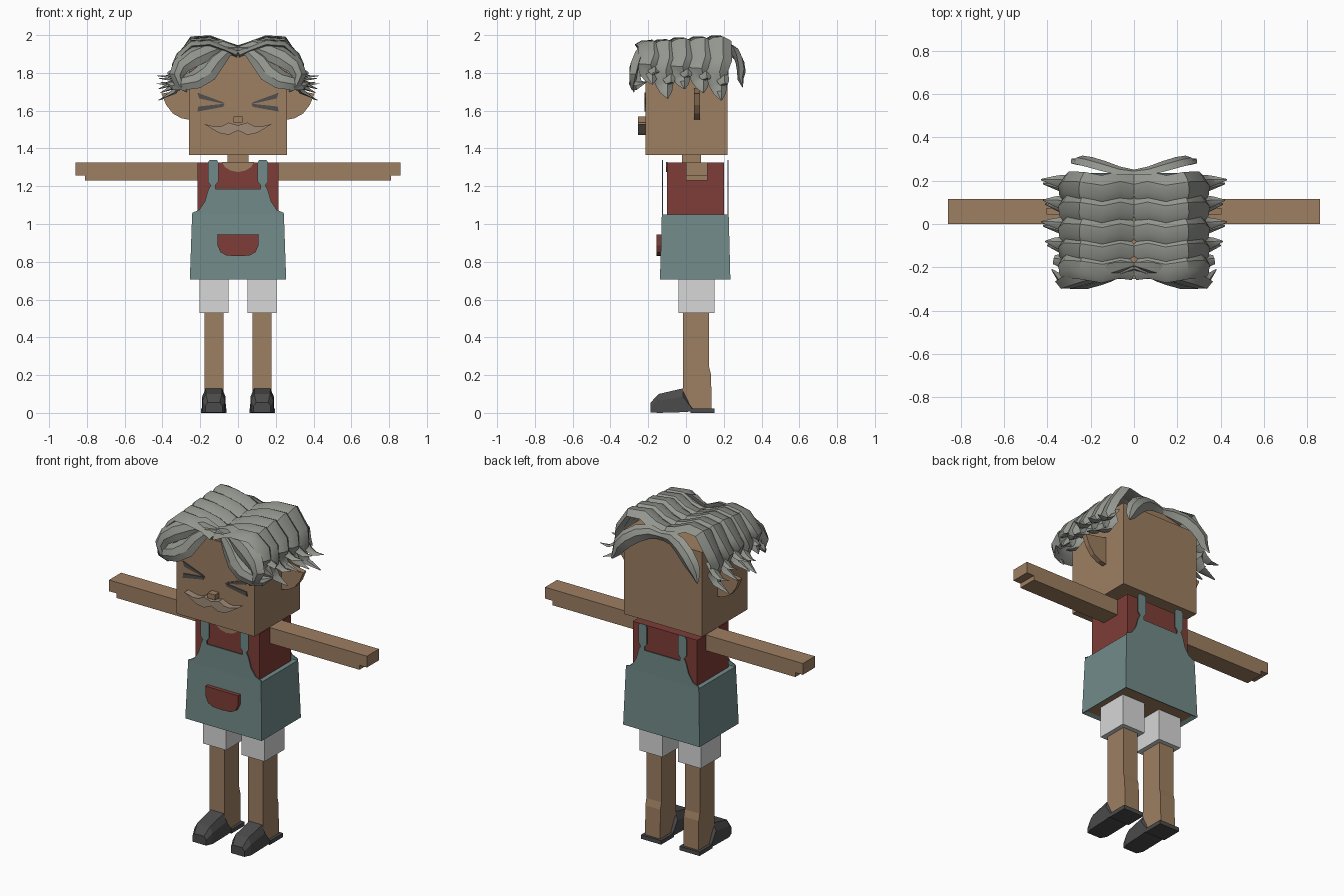
import bpy
import bmesh
from mathutils import Vector

default_cube = bpy.data.objects.get("Cube")
if default_cube:
    bpy.data.objects.remove(default_cube, do_unlink=True)


def make_material(name, red, green, blue):
    material = bpy.data.materials.new(name)
    material.use_nodes = True
    colour = (red, green, blue, 1)
    material.diffuse_color = colour
    material.node_tree.nodes["Principled BSDF"].inputs["Base Color"].default_value = colour
    return material


skin = make_material("skin brown", .34, .21, .12)
teal = make_material("overall teal", .165, .255, .25)
red = make_material("shirt red", .21, .047, .038)
white = make_material("shorts white", .68, .68, .68)
dark = make_material("shoe charcoal", .07, .07, .07)
grey = make_material("hair grey", .29, .3, .27)
eye_grey = make_material("eye dark grey", .085, .08, .078)
whisker = make_material("moustache taupe", .35, .255, .185)


def finish(name, bm, *materials):
    """Turn a bmesh into a named object."""
    bmesh.ops.recalc_face_normals(bm, faces=bm.faces)
    mesh = bpy.data.meshes.new(name)
    bm.to_mesh(mesh)
    bm.free()
    for material in materials:
        mesh.materials.append(material)
    obj = bpy.data.objects.new(name, mesh)
    bpy.context.collection.objects.link(obj)
    return obj


def loft(bm, rings):
    """Skin closed rings of points and cap both ends."""
    rows = [[bm.verts.new(p) for p in ring] for ring in rings]
    count = len(rows[0])
    for low, high in zip(rows, rows[1:]):
        for i in range(count):
            j = (i + 1) % count
            bm.faces.new((low[i], low[j], high[j], high[i]))
    bm.faces.new(rows[0])
    bm.faces.new(rows[-1])


def rectangle(x, y, z):
    return [(x[0], y[0], z), (x[1], y[0], z), (x[1], y[1], z), (x[0], y[1], z)]


def box(name, x, y, z, material):
    bm = bmesh.new()
    loft(bm, [rectangle(x, y, z[0]), rectangle(x, y, z[1])])
    return finish(name, bm, material)


def plate(name, outline, front, back, material):
    """Extrude an x-z outline through y."""
    bm = bmesh.new()
    loft(bm, [[(x, y, z) for x, z in outline] for y in (front, back)])
    return finish(name, bm, material)


def flip(outline):
    return [(-x, z) for x, z in reversed(outline)]


def symmetric(half):
    """Complete a half outline whose two ends lie on the centre line."""
    return half + flip(half)[1:-1]


def smooth(obj):
    bpy.ops.object.select_all(action="DESELECT")
    obj.select_set(True)
    bpy.context.view_layer.objects.active = obj
    bpy.ops.object.shade_smooth_by_angle(angle=.6)


# Head, neck and shirt
box("head", (-.26, .26), (-.215, .22), (1.365, 1.875), skin)
forehead = symmetric([(0, 1.92), (.1, 1.9), (.2, 1.87), (0, 1.87)])
plate("crown", forehead, -.21, .21, skin)
box("neck", (-.055, .055), (-.02, .08), (1.31, 1.37), skin)
box("shirt", (-.215, .215), (-.1, .2), (1.0, 1.325), red)
scoop = symmetric([(0, 1.275), (.04, 1.283), (.07, 1.302), (.085, 1.327), (0, 1.327)])
plate("neckline", scoop, -.106, -.099, skin)

# Overall skirt with a recessed underside
bm = bmesh.new()
loft(bm, [rectangle((-.255, .255), (-.138, .235), .705),
          rectangle((-.243, .243), (-.128, .226), 1.05)])
bmesh.ops.recalc_face_normals(bm, faces=bm.faces)
underside = min(bm.faces, key=lambda f: f.calc_center_median().z)
bmesh.ops.inset_region(bm, faces=[underside], thickness=.028, depth=0)
underside.material_index = 1
for vert in underside.verts:
    vert.co.z += .012
finish("overall_skirt", bm, teal, skin)

# Bibs with straps, front and back
bib = symmetric([(0, 1.04), (.243, 1.04), (.242, 1.06), (.205, 1.075), (.175, 1.12),
                 (.158, 1.18), (.145, 1.205), (.16, 1.225), (.16, 1.325), (.15, 1.34),
                 (.112, 1.34), (.104, 1.325), (.104, 1.225), (.12, 1.205),
                 (.118, 1.185), (0, 1.185)])
plate("front_bib", bib, -.128, -.122, teal)
plate("back_bib", bib, .22, .226, teal)
pocket = symmetric([(0, .83), (.06, .833), (.092, .85), (.108, .885), (.11, .945), (0, .945)])
plate("pocket", pocket, -.155, -.125, red)

# Limbs, shoes, ears and eyes on each side
ear = [(.25, 1.55), (.3, 1.56), (.345, 1.585), (.38, 1.63), (.405, 1.69), (.35, 1.7), (.25, 1.72)]
arm = [(.2, 1.23), (.81, 1.23), (.81, 1.257), (.86, 1.257), (.86, 1.325), (.2, 1.325)]
brow_stroke = [(.07, 1.635), (.08, 1.645), (.215, 1.695), (.205, 1.665)]
cheek_stroke = [(.07, 1.637), (.08, 1.62), (.215, 1.595), (.21, 1.622)]
for side, sign in (("left", 1), ("right", -1)):
    def mirrored(outline):
        return outline if sign > 0 else flip(outline)

    plate(side + "_arm", mirrored(arm), 0, .115, skin)
    plate(side + "_ear", mirrored(ear), .043, .073, skin)
    plate(side + "_upper_eye_stroke", mirrored(brow_stroke), -.221, -.213, eye_grey)
    plate(side + "_lower_eye_stroke", mirrored(cheek_stroke), -.221, -.213, eye_grey)

    middle = .128 * sign
    def span(half):
        return middle - half, middle + half

    box(side + "_shorts_leg", span(.077), (-.04, .15), (.53, .73), white)
    bm = bmesh.new()
    loft(bm, [rectangle(span(.05), (-.015, back), z)
              for z, back in ((.02, .135), (.2, .133), (.24, .123), (.55, .123))])
    finish(side + "_leg", bm, skin)
    box(side + "_heel_sole", span(.067), (.025, .15), (0, .024), dark)

    # Toe cap: chamfered sections running back from the toe
    bm = bmesh.new()
    sections = []
    for y, half, bottom, top in ((-.187, .045, .003, .055), (-.145, .06, 0, .1),
                                 (-.015, .062, .004, .13), (.035, .064, .008, .024)):
        shoulder = bottom + (top - bottom) * .65
        sections.append([(middle + half * u, y, z) for u, z in (
            (-1, bottom), (1, bottom), (1, shoulder), (.7, top), (-.7, top), (-1, shoulder))])
    loft(bm, sections)
    finish(side + "_shoe", bm, dark)

# Nose and moustache
box("nose", (-.024, .024), (-.255, -.21), (1.537, 1.568), skin)
moustache = symmetric([(0, 1.495), (.05, 1.472), (.1, 1.482), (.14, 1.505), (.18, 1.53),
                       (.12, 1.515), (.085, 1.518), (.05, 1.537), (0, 1.522)])
plate("moustache", moustache, -.255, -.215, whisker)


def strand(name, path, thickness, facing=None):
    """Ridged, tapering lock through (x, y, z, half width) points, on both sides."""
    centres = [Vector(p[:3]) for p in path]
    rings = []
    for i, centre in enumerate(centres):
        along = (centres[min(i + 1, len(path) - 1)] - centres[max(i - 1, 0)]).normalized()
        outward = facing or Vector((centre.x, 0, centre.z - 1.55))
        across = outward.cross(along).normalized()
        normal = along.cross(across).normalized()
        half = path[i][3]
        depth = thickness * min(1, half / .045)
        rings.append([centre + across * half * u + normal * depth * v
                      for u, v in ((-1, 0), (-.45, .9), (.3, 1), (1, -.3), (0, -.7))])
    for side, sign in (("left", 1), ("right", -1)):
        bm = bmesh.new()
        loft(bm, [[(p.x * sign, p.y, p.z) for p in ring] for ring in rings])
        smooth(finish(side + "_" + name, bm, grey))


# Rows of locks falling from the parting over the sides
rows = ((-.2, 1.74, .36, -.015), (-.12, 1.665, .4, -.01), (-.03, 1.715, .42, 0),
        (.07, 1.695, .41, .005), (.165, 1.655, .42, .01))
for number, (y, tip, reach, lift) in enumerate(rows, 1):
    def level(t):
        return 1.93 + (tip - 1.93) * t

    strand("side_lock_%d" % number, [
        (0, y, 1.91 + lift, .06), (.07, y + .012, 1.935 + lift, .064),
        (.15, y - .006, 1.965 + lift, .066), (.24, y + .01, 1.962 + lift, .066),
        (.305, y + .014, level(.22), .064), (.325, y - .004, level(.45), .06),
        (.308, y + .006, level(.7), .05), (.335, y + .014, level(.87), .032),
        (reach, y + .022, tip, .004)], .024)
    strand("side_wisp_%d" % number, [
        (.29, y + .03, level(.4), .03), (.335, y + .03, level(.62), .032),
        (.37, y + .035, level(.7), .022), (reach + .01, y + .04, level(.68), .003)], .016)

# Parted fringe and the locks at the nape
front = Vector((0, -1, .45))
strand("fringe_lock", [
    (0, -.2, 1.925, .015), (.06, -.215, 1.915, .035), (.12, -.235, 1.865, .055),
    (.165, -.25, 1.805, .06), (.225, -.268, 1.765, .055), (.29, -.27, 1.75, .045),
    (.34, -.25, 1.735, .028), (.38, -.21, 1.75, .004)], .028, front)
strand("upper_fringe_lock", [
    (0, -.185, 1.93, .015), (.08, -.2, 1.945, .04), (.16, -.225, 1.92, .055),
    (.24, -.25, 1.885, .06), (.3, -.268, 1.84, .05), (.325, -.275, 1.79, .04),
    (.31, -.28, 1.74, .025), (.27, -.275, 1.7, .005)], .028, front)
back = Vector((0, 1, .35))
strand("nape_lock", [
    (0, .235, 1.915, .025), (.07, .24, 1.92, .04), (.14, .262, 1.9, .048),
    (.2, .28, 1.86, .05), (.245, .288, 1.81, .045), (.265, .285, 1.765, .03),
    (.285, .3, 1.725, .005)], .026, back)
